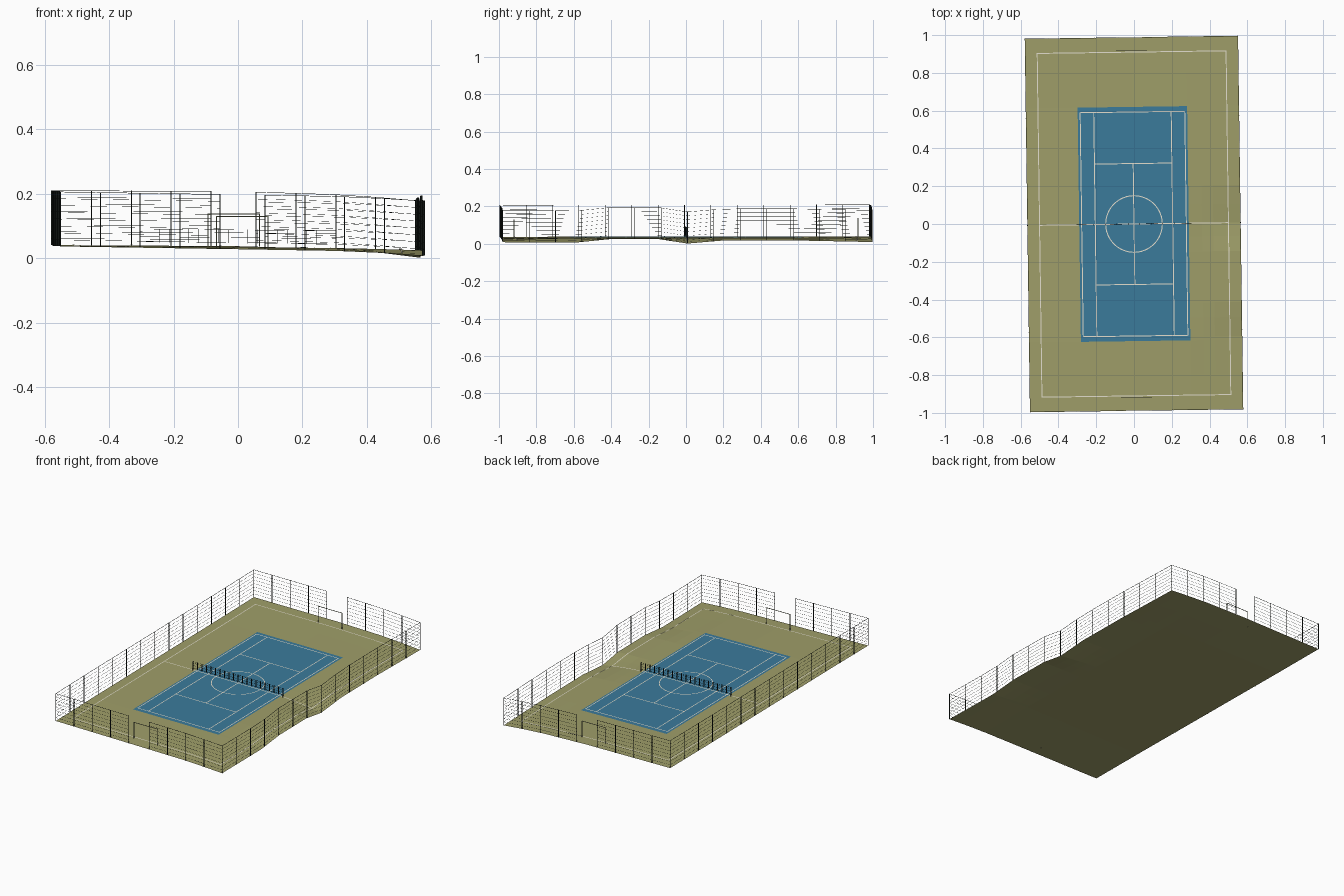
import bpy, bmesh, math
from mathutils import Vector

if "Cube" in bpy.data.objects:
    bpy.data.objects.remove(bpy.data.objects["Cube"])

TURN = math.radians(0.8)      # the whole site is turned slightly
HX, HY = 0.564, 0.988         # half size of the ground
BX, BY = 0.29, 0.62           # half size of the blue court


def material(name, rgb):
    m = bpy.data.materials.new(name)
    m.diffuse_color = (*[(c / 255) ** 2.2 for c in rgb], 1)
    m.use_nodes = True
    m.node_tree.nodes["Principled BSDF"].inputs["Base Color"].default_value = m.diffuse_color
    return m


OLIVE = material("olive ground", (158, 157, 105))
BLUE = material("court blue", (61, 122, 154))
WHITE = material("line white", (228, 223, 206))
BLACK = material("fence black", (31, 38, 35))
GREY = material("goal grey", (138, 142, 115))


def lerp(points, v):
    """Piecewise linear lookup."""
    for (a, fa), (b, fb) in zip(points, points[1:]):
        if v <= b:
            return fa + (fb - fa) * max(0, (v - a) / (b - a))
    return points[-1][1]


EDGE = [(-0.99, 0.008), (-0.6, 0.006), (-0.42, 0.024), (-0.15, 0.024),
        (0, 0.001), (0.2, 0.018), (0.55, 0.018), (0.99, 0.009)]
FRONT = [(-0.57, 0.036), (0, 0.027), (0.29, 0.022)]
MIDDLE = [(-0.57, 0.038), (0, 0.034), (0.29, 0.031)]
BACK = [(-0.57, 0.040), (0, 0.037), (0.29, 0.029)]


def height(x, y):
    """Gently sloping ground with a wavy right edge."""
    end = FRONT if y < 0 else BACK
    k = max(0, (abs(y) - BY) / (HY - BY))
    base = lerp(MIDDLE, x) * (1 - k) + lerp(end, x) * k
    t = lerp([(0.29, 0), (0.42, 0.4), (HX, 1)], x)
    return base + t * (lerp(EDGE, y) - base)


def finish(name, bm, mat):
    me = bpy.data.meshes.new(name)
    bm.to_mesh(me)
    bm.free()
    me.materials.append(mat)
    ob = bpy.data.objects.new(name, me)
    ob.rotation_euler.z = TURN
    bpy.context.collection.objects.link(ob)
    return ob


def beam(bm, a, b, w, d=None):
    """Square bar from a to b; w is its width, d its second width."""
    a, b = Vector(a), Vector(b)
    axis = (b - a).normalized()
    ref = Vector((0, 1, 0)) if abs(axis.z) > 0.9 else Vector((0, 0, 1))
    u = axis.cross(ref).normalized()
    v = axis.cross(u) * (d or w) / 2
    u = u * w / 2
    ring = [[bm.verts.new(p + s * u + t * v) for s, t in
             ((-1, -1), (1, -1), (1, 1), (-1, 1))] for p in (a, b)]
    for i in range(4):
        j = (i + 1) % 4
        bm.faces.new((ring[0][i], ring[0][j], ring[1][j], ring[1][i]))
    bm.faces.new(ring[0][::-1])
    bm.faces.new(ring[1])


def sheet(name, xs, ys, lift, mat):
    """Open surface draped over the ground heights."""
    bm = bmesh.new()
    g = [[bm.verts.new((x, y, height(x, y) + lift)) for y in ys] for x in xs]
    for i in range(len(xs) - 1):
        for j in range(len(ys) - 1):
            bm.faces.new((g[i][j], g[i + 1][j], g[i + 1][j + 1], g[i][j + 1]))
    finish(name, bm, mat)


# Ground sheet, with the blue court laid on it
ys = [-HY, -0.8, -BY, -0.6, -0.5, -0.42, -0.3, -0.15, -0.07, 0,
      0.1, 0.2, 0.4, 0.55, BY, 0.8, HY]
sheet("ground", [-HX, -BX, 0, BX, 0.36, 0.42, 0.49, HX], ys, 0, OLIVE)
sheet("blue_court", [-BX, 0, BX], [-BY, 0, BY], 0.0015, BLUE)


# Painted lines, draped on the ground
def stripe(bm, a, b, w=0.005):
    a, b = Vector(a), Vector(b)
    n = max(1, math.ceil((b - a).length / 0.04))
    d = (b - a).normalized() * w / 2
    side = Vector((-d.y, d.x))
    a, b = a - d, b + d
    prev = None
    for k in range(n + 1):
        p = a.lerp(b, k / n)
        pair = [bm.verts.new((q.x, q.y, height(q.x, q.y) + 0.003))
                for q in (p - side, p + side)]
        if prev:
            bm.faces.new((prev[0], pair[0], pair[1], prev[1]))
        prev = pair


def outline(bm, x, y):
    for s in (-1, 1):
        stripe(bm, (s * x, -y), (s * x, y))
        stripe(bm, (-x, s * y), (x, s * y))


bm = bmesh.new()
outline(bm, 0.5, 0.91)
stripe(bm, (-0.5, 0), (0.5, 0))
finish("pitch_lines", bm, WHITE)

bm = bmesh.new()
outline(bm, 0.277, 0.593)
for s in (-1, 1):
    stripe(bm, (s * 0.205, -0.593), (s * 0.205, 0.593))
    stripe(bm, (-0.205, s * 0.32), (0.205, s * 0.32))
stripe(bm, (0, -0.32), (0, 0.32))
ring = [(0.15 * math.cos(k * math.pi / 24), 0.15 * math.sin(k * math.pi / 24))
        for k in range(49)]
for a, b in zip(ring, ring[1:]):
    stripe(bm, a, b)
finish("court_lines", bm, WHITE)


# Fence runs: posts, top rail and thin wires that follow the ground
FENCE = 0.17


def fence(name, a, b, panels):
    bm = bmesh.new()
    pts = [Vector(a).lerp(Vector(b), k / panels) for k in range(panels + 1)]
    feet = [Vector((p.x, p.y, height(p.x, p.y))) for p in pts]
    for p in feet:
        beam(bm, p, p + Vector((0, 0, FENCE)), 0.003)
    for p, q in zip(feet, feet[1:]):
        for k in range(1, 9):
            up = Vector((0, 0, FENCE * k / 8 - 0.001))
            beam(bm, p + up, q + up, 0.0015 if k == 8 else 0.0008)
    finish(name, bm, BLACK)


fence("left_fence", (-HX, -HY), (-HX, HY), 14)
fence("right_fence", (HX, -HY), (HX, HY), 14)
for end, y in (("front", -HY), ("back", HY)):
    for side, s in (("left", -1), ("right", 1)):
        fence(f"{end}_{side}_fence", (s * HX, y), (s * 0.07, y), 4)

# Goal frames standing in front of the gate gaps
for end, y in (("front", -0.92), ("back", 0.92)):
    bm = bmesh.new()
    z = height(0, y)
    for s in (-1, 1):
        beam(bm, (s * 0.08, y, z), (s * 0.08, y, z + 0.1), 0.0025)
    beam(bm, (-0.081, y, z + 0.1), (0.081, y, z + 0.1), 0.0025)
    finish(f"{end}_goal", bm, GREY)

# Net across the middle: thin upright slats and cords
bm = bmesh.new()
N = 20
for k in range(N + 1):
    x = -0.305 + 0.61 * k / N
    z = height(x, 0)
    beam(bm, (x, 0, z if k in (0, N) else z + 0.012), (x, 0, z + 0.055),
         0.0009, 0.009)
for dz in (0.015, 0.03, 0.045, 0.054):
    beam(bm, (-0.305, 0, height(-0.3, 0) + dz),
         (0.305, 0, height(0.3, 0) + dz), 0.0009)
finish("net", bm, BLACK)
